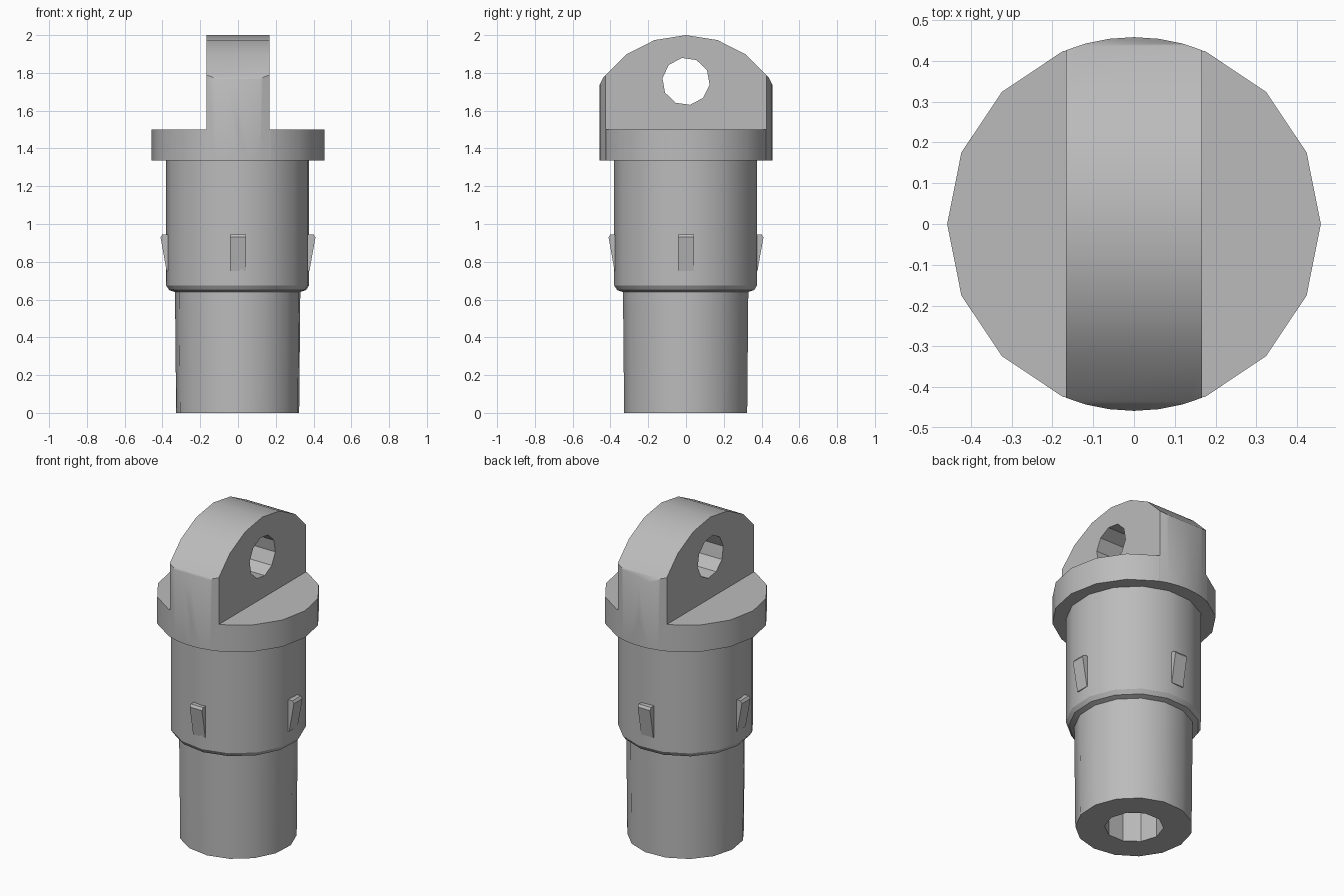
import bpy
import bmesh
from math import cos, sin, pi, radians

cube = bpy.data.objects.get("Cube")
if cube:
    bpy.data.objects.remove(cube, do_unlink=True)

grey = bpy.data.materials.new("plain grey")
grey.use_nodes = True
GREY = (0.5, 0.5, 0.5, 1)
grey.diffuse_color = GREY
grey.node_tree.nodes["Principled BSDF"].inputs["Base Color"].default_value = GREY


def finish(name, bm):
    bmesh.ops.recalc_face_normals(bm, faces=bm.faces)
    mesh = bpy.data.meshes.new(name)
    bm.to_mesh(mesh)
    bm.free()
    obj = bpy.data.objects.new(name, mesh)
    bpy.context.collection.objects.link(obj)
    mesh.materials.append(grey)
    return obj


def lathe(name, profile, sides, start=0.0):
    """Closed solid turned around z from (radius, height) points."""
    bm = bmesh.new()
    rings = [[bm.verts.new((r * cos(start + 2 * pi * i / sides),
                            r * sin(start + 2 * pi * i / sides), z))
              for i in range(sides)] for r, z in profile]
    for low, high in zip(rings, rings[1:]):
        for i in range(sides):
            j = (i + 1) % sides
            bm.faces.new((low[i], low[j], high[j], high[i]))
    bm.faces.new(rings[0])
    bm.faces.new(rings[-1])
    return finish(name, bm)


def slab(name, outline, width):
    """Extrude a (y, z) outline along x, centred on x = 0."""
    bm = bmesh.new()
    face = bm.faces.new([bm.verts.new((-width / 2, y, z)) for y, z in outline])
    new = bmesh.ops.extrude_face_region(bm, geom=[face])["geom"]
    moved = [v for v in new if isinstance(v, bmesh.types.BMVert)]
    bmesh.ops.translate(bm, verts=moved, vec=(width, 0, 0))
    return finish(name, bm)


def combine(obj, tool, operation):
    """Apply a boolean and remove the tool."""
    mod = obj.modifiers.new("cut", "BOOLEAN")
    mod.operation, mod.solver, mod.object = operation, "EXACT", tool
    bpy.ops.object.select_all(action="DESELECT")
    bpy.context.view_layer.objects.active = obj
    obj.select_set(True)
    bpy.ops.object.modifier_apply(modifier=mod.name)
    bpy.data.objects.remove(tool, do_unlink=True)


def smooth(obj):
    bpy.ops.object.select_all(action="DESELECT")
    bpy.context.view_layer.objects.active = obj
    obj.select_set(True)
    bpy.ops.object.shade_smooth_by_angle(angle=radians(30))


FLANGE_Z, DECK_Z, FLANGE_R = 1.335, 1.5, 0.458

# Lug: arched slab trimmed to the round of the flange
arch = [(0.54 * sin(radians(a)), 1.46 + 0.54 * cos(radians(a)))
        for a in range(-90, 91, 18)]
lug = slab("lug", arch + [(0.54, FLANGE_Z), (-0.54, FLANGE_Z)], 0.334)
combine(lug, lathe("trim", [(FLANGE_R, 1.2), (FLANGE_R, 2.2)], 48), "INTERSECT")

# Flange disc joined with the lug
flange = lathe("flange_with_lug", [(FLANGE_R, FLANGE_Z), (FLANGE_R, DECK_Z)], 16)
combine(flange, lug, "UNION")

# Cross hole through the lug
ring = [(0.126 * cos(radians(a)), 1.755 + 0.126 * sin(radians(a)))
        for a in range(28, 388, 36)]
combine(flange, slab("hole", ring, 1), "DIFFERENCE")
smooth(flange)

# Stepped barrel with a chamfered shoulder and a bore from below
barrel = lathe("barrel", [(0.328, 0), (0.334, 0.64), (0.365, 0.65),
                          (0.381, 0.675), (0.381, FLANGE_Z)], 15, radians(225))
combine(barrel, lathe("bore", [(0.165, -0.1), (0.165, 1.25)], 10), "DIFFERENCE")
smooth(barrel)

# Four wedge clips around the barrel
wedge = [(0.34, 0.75), (0.378, 0.75), (0.41, 0.93), (0.4, 0.945), (0.34, 0.945)]
for i, side in enumerate(("left", "back", "right", "front")):
    clip = slab(side + "_clip", wedge, 0.083)
    clip.rotation_euler.z = (i - 1) * pi / 2
